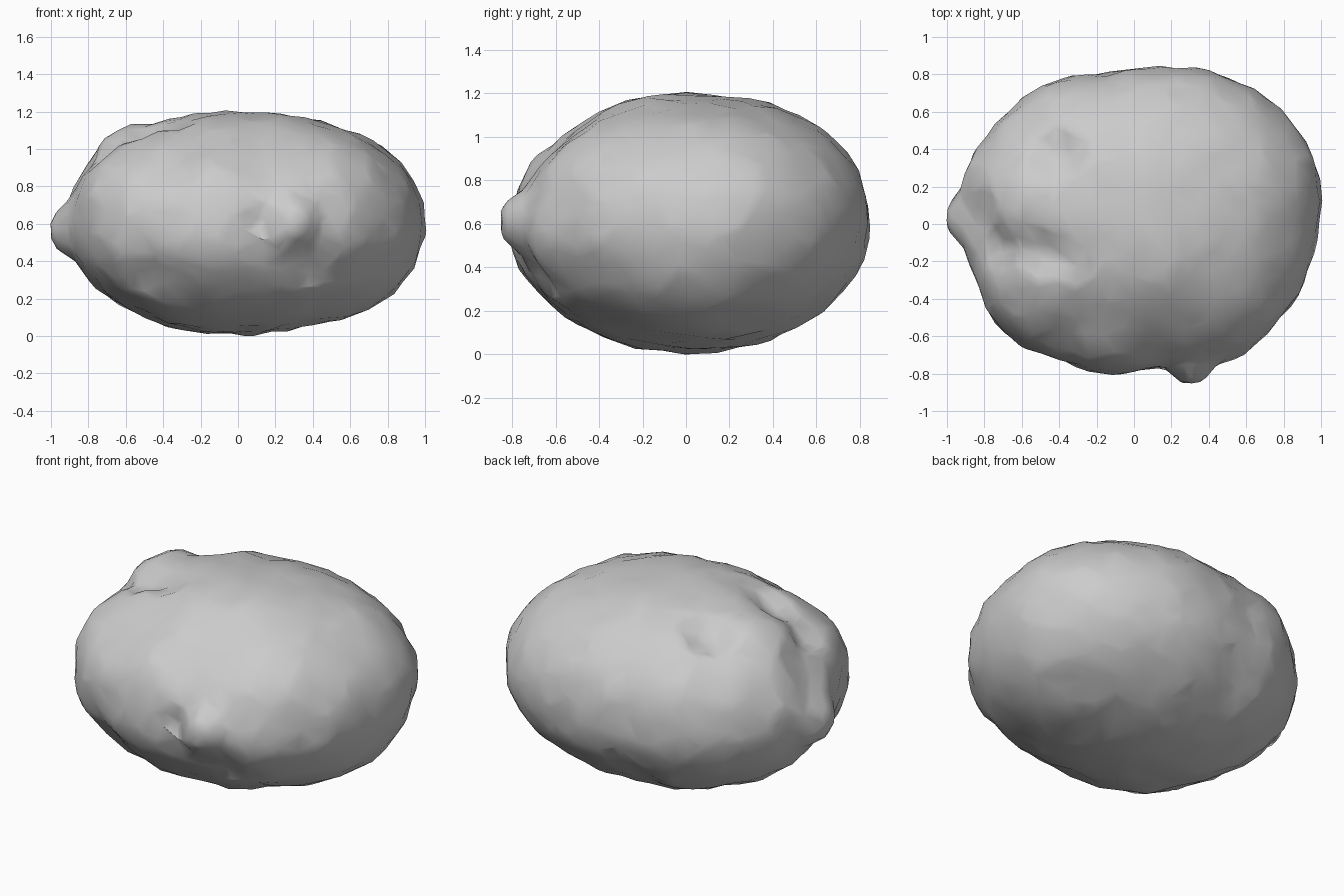
import bpy
import bmesh
import math
from mathutils import Vector, noise

cube = bpy.data.objects.get("Cube")
if cube:
    bpy.data.objects.remove(cube)

# Plain stone colour
stone = bpy.data.materials.new("stone_grey")
stone.use_nodes = True
colour = (0.6, 0.6, 0.6, 1)
stone.diffuse_color = colour
stone.node_tree.nodes["Principled BSDF"].inputs["Base Color"].default_value = colour

# Plan radius of the boulder, every 20 degrees from +x
PLAN = [0.99, 1.03, 0.99, 0.92, 0.86, 0.82, 0.88, 0.90, 0.94,
        0.92, 0.90, 0.91, 0.83, 0.81, 0.79, 0.85, 0.91, 0.955]

# Lumps (positive) and hollows (negative): centre, radius, amount
LUMPS = [
    ((-0.92, 0.03, 0.55), 0.13, 0.075),   # side tip
    ((0.29, -0.78, 0.60), 0.12, 0.10),    # front knob
    ((0.14, -0.78, 0.62), 0.08, -0.035),  # crease beside knob
    ((0.55, -0.66, 0.52), 0.16, 0.025),   # ledge beside knob
    ((0.40, -0.70, 0.36), 0.12, -0.02),
    ((-0.62, 0.15, 1.03), 0.17, 0.04),    # upper ridge
    ((-0.70, -0.13, 0.96), 0.10, -0.06),  # groove below ridge
    ((-0.50, -0.15, 1.08), 0.12, -0.065),
    ((-0.33, -0.20, 1.13), 0.11, -0.035),
    ((-0.42, 0.38, 1.10), 0.12, -0.065),  # upper pit
    ((-0.86, 0.05, 0.88), 0.14, -0.03),   # slope above side tip
    ((-0.78, -0.34, 0.82), 0.16, 0.02),   # side shoulder
    ((-0.32, -0.56, 1.00), 0.26, -0.045),  # sloping front shoulder
    ((0.18, -0.58, 1.00), 0.26, -0.045),
    ((0.63, -0.42, 0.88), 0.18, 0.015),   # front corner
    ((0.74, 0.0, 0.22), 0.26, 0.03),      # full lower side
    ((-0.45, -0.62, 0.28), 0.14, -0.02),
    ((-0.20, -0.74, 0.45), 0.18, 0.015),
    ((0.88, 0.37, 0.54), 0.14, -0.03),    # side hollow
    ((0.75, 0.58, 0.82), 0.12, -0.015),
    ((0.85, -0.42, 0.52), 0.10, 0.02),
]


def plan_radius(angle):
    t = (math.degrees(angle) % 360) / 20
    i = int(t)
    f = t - i
    a, b, c, d = [PLAN[(i + k) % len(PLAN)] for k in (-1, 0, 1, 2)]
    return b + 0.5 * f * (c - a + f * (2 * a - 5 * b + 4 * c - d
                                       + f * (3 * (b - c) + d - a)))


def shape(p):
    # The upper half is squarer in section than the lower half
    power = 2.2 if p.z > 0 else 2.0
    ring = math.hypot(p.x, p.y)
    section = (ring ** power + abs(p.z) ** power) ** (-1 / power)
    r = plan_radius(math.atan2(p.y, p.x)) * section
    q = Vector((p.x * r, p.y * r, 0.6 + 0.593 * p.z * section))
    n = Vector((p.x, p.y, p.z * 1.5)).normalized()
    push = 0.008 * noise.noise(q * 4) + 0.014 * noise.noise(q * 8)
    for centre, radius, amount in LUMPS:
        d = (q - Vector(centre)).length / radius
        push += amount * math.exp(-d ** 3)
    return q + n * push


# Boulder body
bm = bmesh.new()
bmesh.ops.create_icosphere(bm, subdivisions=6, radius=1)
for v in bm.verts:
    v.co = shape(v.co.normalized())

# Rest it on the ground
ground = min(v.co.z for v in bm.verts)
bmesh.ops.translate(bm, verts=bm.verts, vec=(0, 0, -ground))

mesh = bpy.data.meshes.new("boulder")
bm.to_mesh(mesh)
bm.free()
mesh.materials.append(stone)
boulder = bpy.data.objects.new("boulder", mesh)
bpy.context.collection.objects.link(boulder)

# Uneven facets, smooth except at the sharp creases
facets = boulder.modifiers.new("facets", 'DECIMATE')
facets.ratio = 0.1
bpy.ops.object.select_all(action='DESELECT')
boulder.select_set(True)
bpy.context.view_layer.objects.active = boulder
bpy.ops.object.modifier_apply(modifier="facets")
bpy.ops.object.shade_smooth_by_angle(angle=math.radians(30))
